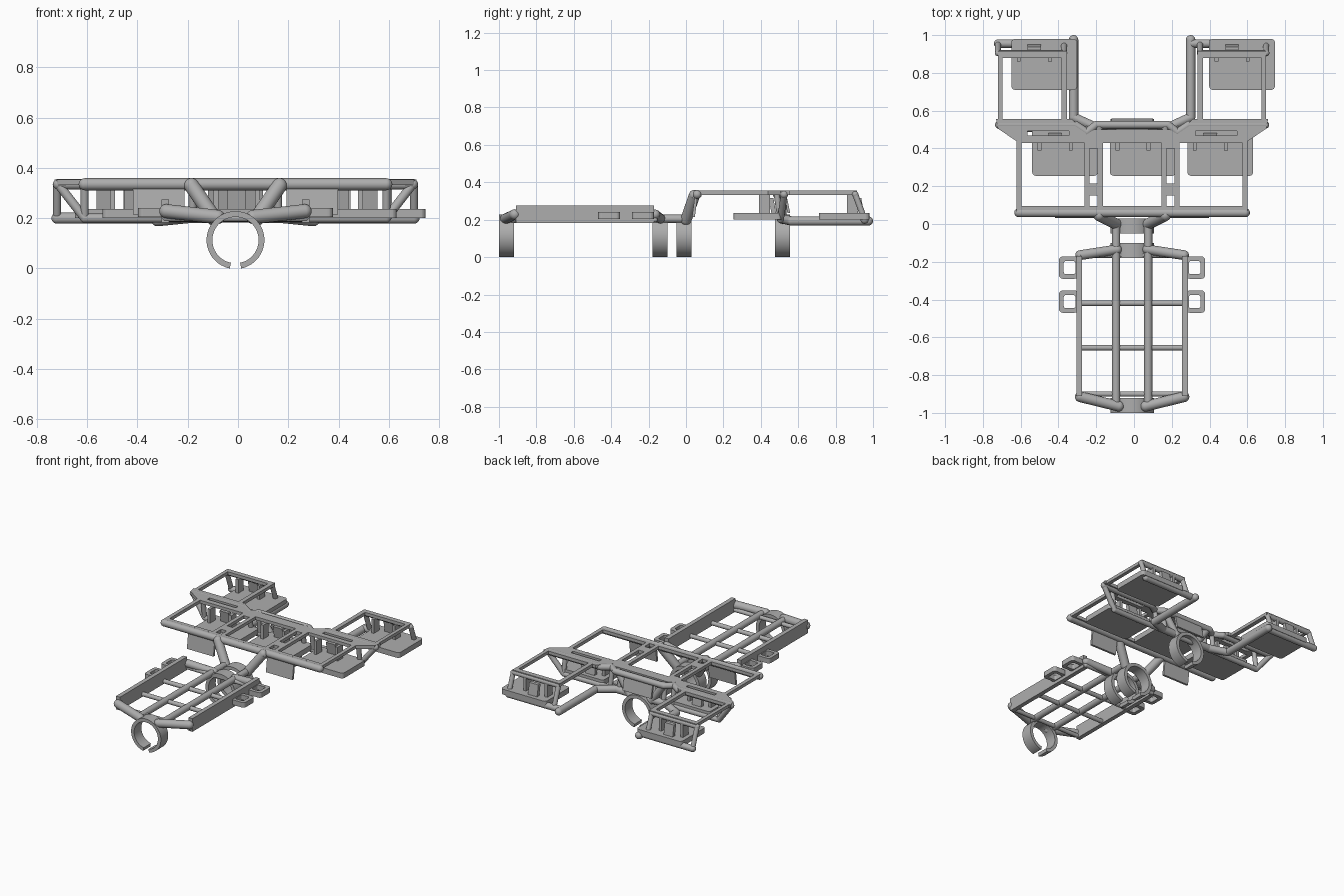
import bpy, bmesh, math
from mathutils import Vector

if "Cube" in bpy.data.objects:
    bpy.data.objects.remove(bpy.data.objects["Cube"])

grey = bpy.data.materials.new("plain_grey")
grey.use_nodes = True
grey.diffuse_color = (0.42, 0.42, 0.42, 1)
grey.node_tree.nodes["Principled BSDF"].inputs["Base Color"].default_value = (0.42, 0.42, 0.42, 1)

C = -0.01              # mirror plane of the frame
TOP = 0.335            # height of the upper tubes
LOW = 0.2              # height of the lower tubes
SIDES = ((1, "left"), (-1, "right"))


def finish(name, bm, smooth=False):
    bmesh.ops.recalc_face_normals(bm, faces=bm.faces)
    me = bpy.data.meshes.new(name)
    bm.to_mesh(me)
    bm.free()
    ob = bpy.data.objects.new(name, me)
    bpy.context.collection.objects.link(ob)
    me.materials.append(grey)
    if smooth:
        bpy.ops.object.select_all(action='DESELECT')
        bpy.context.view_layer.objects.active = ob
        ob.select_set(True)
        bpy.ops.object.shade_smooth_by_angle(angle=math.radians(35))
    return ob


def prism(name, pts, z0, z1):
    bm = bmesh.new()
    f = bm.faces.new([bm.verts.new((x, y, z0)) for x, y in pts])
    g = bmesh.ops.extrude_face_region(bm, geom=[f])
    bmesh.ops.translate(bm, vec=(0, 0, z1 - z0),
                        verts=[v for v in g["geom"] if isinstance(v, bmesh.types.BMVert)])
    return finish(name, bm)


def box(name, x0, x1, y0, y1, z0, z1, round_by=0.0):
    # rectangular slab with optional rounded vertical corners
    pts = [(x0, y0), (x1, y0), (x1, y1), (x0, y1)]
    if round_by:
        r, out = round_by, []
        centres = [(x0 + r, y0 + r), (x1 - r, y0 + r), (x1 - r, y1 - r), (x0 + r, y1 - r)]
        for i, (cx, cy) in enumerate(centres):
            for k in range(6):
                a = math.pi + (i + k / 5) * math.pi / 2
                out.append((cx + r * math.cos(a), cy + r * math.sin(a)))
        pts = out
    return prism(name, pts, z0, z1)


def tube(name, path, r):
    # round rod through the points, with ball joints
    bm = bmesh.new()
    pts = [Vector(p) for p in path]
    for a, b in zip(pts, pts[1:]):
        d = b - a
        m = d.to_track_quat('Z', 'Y').to_matrix().to_4x4()
        m.translation = (a + b) / 2
        bmesh.ops.create_cone(bm, cap_ends=True, segments=20, radius1=r, radius2=r,
                              depth=d.length, matrix=m)
    for p in pts:
        new = bmesh.ops.create_uvsphere(bm, u_segments=20, v_segments=10, radius=r)
        bmesh.ops.translate(bm, vec=p, verts=new["verts"])
    return finish(name, bm, True)


def pair(name, path, r):
    for s, side in SIDES:
        tube(f"{side}_{name}", [(C + s * x, y, z) for x, y, z in path], r)


def box_pair(name, x0, x1, *rest):
    for s, side in SIDES:
        a, b = sorted((C + s * x0, C + s * x1))
        box(f"{side}_{name}", a, b, *rest)


def cut(target, cutters):
    for c in cutters:
        c.hide_render = True
        c.hide_set(True)
        m = target.modifiers.new("opening", 'BOOLEAN')
        m.object = c
        m.solver = 'EXACT'


def clip_ring(name, y0, y1):
    # open ring, gap at the bottom
    bm = bmesh.new()
    n, gap, rows = 56, 0.2, []
    for i in range(n + 1):
        a = -math.pi / 2 + gap + (2 * math.pi - 2 * gap) * i / n
        rows.append([bm.verts.new((C + r * math.cos(a), y, 0.113 + r * math.sin(a)))
                     for r, y in ((0.115, y0), (0.115, y1), (0.092, y1), (0.092, y0))])
    for p, q in zip(rows, rows[1:]):
        for k in range(4):
            j = (k + 1) % 4
            bm.faces.new((p[k], p[j], q[j], q[k]))
    bm.faces.new(rows[0])
    bm.faces.new(rows[-1])
    finish(name, bm, True)


def leaning_plate(name, x, w, y_low, y_top, z0, z1, t=0.015):
    bm = bmesh.new()
    bmesh.ops.create_cube(bm, size=1)
    for v in bm.verts:
        up = v.co.z > 0
        v.co = (x + v.co.x * w, (y_top if up else y_low) + v.co.y * t, z1 if up else z0)
    finish(name, bm)


# Clip rings along the spine
for i, y in enumerate((-1.0, -0.18, -0.05, 0.475)):
    clip_ring(f"clip_ring_{i + 1}", y, y + 0.08)

# Long tray
pair("spine_rod", [(0.085, -0.96, 0.205), (0.085, 0.0, 0.205)], 0.022)
box_pair("tray_wall", 0.265, 0.295, -0.91, -0.17, 0.183, 0.275)
for y, r in ((-0.9, 0.014), (-0.655, 0.015), (-0.42, 0.015), (-0.165, 0.014)):
    tube("tray_cross_rod", [(C - 0.28, y, LOW), (C + 0.28, y, LOW)], r)
pair("tray_end_arm", [(0.275, -0.915, 0.228), (0.07, -0.965, 0.205)], 0.028)
pair("tray_inner_arm", [(0.275, -0.165, 0.228), (0.08, -0.135, 0.205)], 0.026)

# Square eyelets beside the tray
for s, side in SIDES:
    for y in (-0.47, -0.29):
        a, b = sorted((C + s * 0.285, C + s * 0.387))
        tab = box(f"{side}_eyelet", a, b, y, y + 0.118, 0.205, 0.24, 0.02)
        a, b = sorted((C + s * 0.3, C + s * 0.362))
        cut(tab, [box("eyelet_cutter", a, b, y + 0.024, y + 0.094, 0.1, 0.3, 0.012)])

# Upper frame: middle plate with slots
half = [(0.2, 0.5), (0.24, 0.475), (0.32, 0.555), (0.72, 0.555), (0.71, 0.505), (0.6, 0.43)]
outline = [(C + x, y) for x, y in half] + [(C - x, y) for x, y in reversed(half)]
plate = prism("middle_plate", outline, 0.333, 0.355)
cut(plate, [box("slot_cutter", C + s * 0.445 - 0.11, C + s * 0.445 + 0.11, 0.468, 0.492, 0.3, 0.4)
            for s in (1, -1)])

# Upper frame: bay bars
for x0, x1 in ((0.585, 0.612), (0.225, 0.252), (0.155, 0.182)):
    box_pair("front_bay_bar", x0, x1, 0.06, 0.44, 0.333, 0.355)
for y0, y1 in ((0.15, 0.215), (0.4, 0.44)):
    box_pair("bay_bridge", 0.17, 0.24, y0, y1, 0.333, 0.355)
box("front_edge_plate", C - 0.6, C + 0.6, 0.06, 0.095, 0.333, 0.355)
for x0, x1 in ((0.685, 0.71), (0.345, 0.375)):
    box_pair("rear_bay_bar", x0, x1, 0.54, 0.9, 0.333, 0.355)
box_pair("rear_edge_bar", 0.345, 0.71, 0.88, 0.915, 0.333, 0.355)

# Upper tubes
tube("front_edge_tube", [(C - 0.6, 0.06, TOP), (C + 0.6, 0.06, TOP)], 0.024)
pair("middle_edge_tube", [(0.705, 0.525, TOP), (0.3, 0.525, TOP), (0.24, 0.485, TOP),
                          (0.19, 0.525, TOP), (0.0, 0.525, TOP)], 0.021)
pair("rear_top_tube", [(0.71, 0.905, TOP), (0.36, 0.905, TOP)], 0.017)

# Lower tubes
pair("rear_low_tube", [(0.71, 0.955, LOW), (0.32, 0.955, LOW)], 0.022)
tube("middle_low_tube", [(C - 0.6, 0.505, LOW), (C + 0.6, 0.505, LOW)], 0.018)
pair("rear_arm", [(0.31, 0.975, 0.193), (0.31, 0.565, 0.193), (0.19, 0.51, 0.205),
                  (0.07, 0.51, 0.205)], 0.025)

# Struts rising from the rings
pair("front_strut", [(0.175, 0.045, TOP - 0.005), (0.085, 0.0, 0.2)], 0.03)
pair("middle_strut", [(0.175, 0.51, TOP - 0.005), (0.085, 0.515, 0.2)], 0.024)

# Posts joining upper and lower tubes
for x in (0.71, 0.36):
    pair("rear_post", [(x, 0.905, TOP), (x, 0.955, LOW)], 0.016)
for x in (0.6, 0.24, 0.17):
    pair("middle_post", [(x, 0.485, TOP), (x, 0.505, LOW)], 0.016)
pair("corner_brace", [(0.705, 0.525, TOP), (0.6, 0.505, LOW)], 0.018)

# Holder plates with upright tongues
for x, y, h in ((-0.475, 0.71, 0.27), (0.572, 0.71, 0.27),
                (-0.365, 0.255, 0.255), (0.047, 0.255, 0.255), (0.457, 0.255, 0.255)):
    box("holder_plate", x - 0.174, x + 0.174, y, y + h, 0.2, 0.237, 0.02)
    leaning_plate("holder_tongue", x - 0.053, 0.07, y + h - 0.04, y + h - 0.055, 0.23, 0.315, 0.025)
    for d in (-0.135, 0.03):
        leaning_plate("holder_lug", x + d, 0.02, y + h - 0.09, y + h - 0.09, 0.23, 0.333, 0.06)

# Leaning panels on the front edge and behind the middle bay
for s, side in SIDES:
    leaning_plate(f"{side}_front_panel", C + s * 0.305, 0.205, 0.04, 0.055, 0.215, 0.33)
leaning_plate("middle_back_panel", C, 0.22, 0.55, 0.53, 0.235, 0.33)
